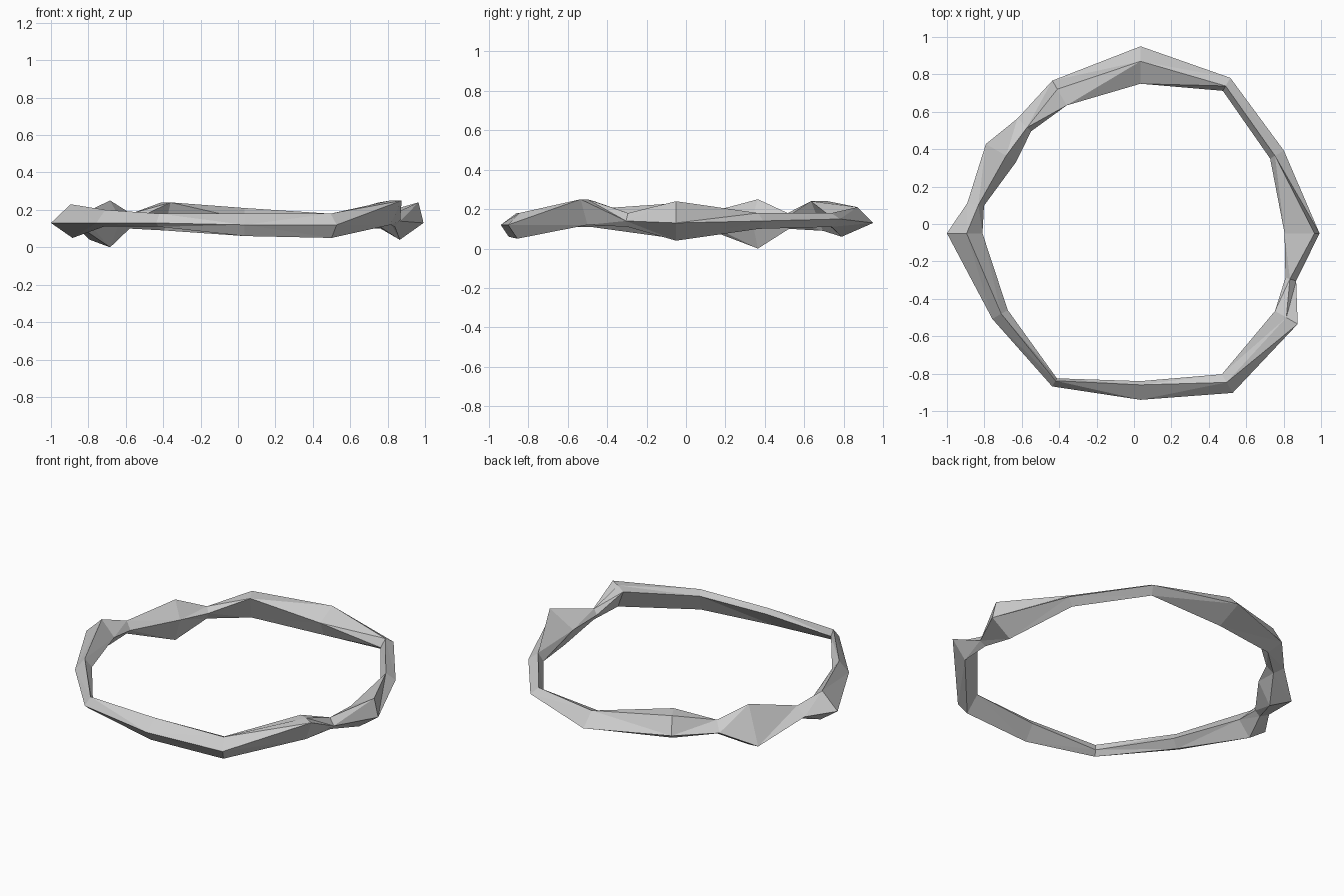
import bpy, bmesh, math

CX, CY = 0.035, -0.05

# Ring sections: angle, then (radius, height) for inner, top, outer and bottom edges
sections = [
    (0,   .77, .15, .93, .24, .957, .13, .83, .04),
    (30,  .80, .13, .83, .18, .885, .14, .84, .10),
    (60,  .88, .13, .91, .18, .96, .15, .91, .11),
    (90,  .80, .15, .92, .21, 1.0, .13, .84, .06),
    (120, .79, .24, .89, .24, .943, .14, .86, .09),
    (137, .80, .15, .83, .18, .90, .13, .84, .10),
    (150, .767, .15, .83, .25, .955, .04, .83, .0),
    (170, .85, .13, .88, .18, .94, .13, .88, .10),
    (180, .845, .14, .93, .23, 1.035, .13, .92, .05),
    (210, .82, .15, .86, .20, .915, .13, .87, .11),
    (240, .895, .14, .91, .18, .945, .13, .92, .11),
    (270, .79, .15, .81, .18, .89, .12, .85, .06),
    (300, .87, .16, .92, .18, .985, .12, .93, .05),
    (330, .83, .24, .90, .25, .97, .25, .90, .12),
    (343, .81, .15, .835, .18, .87, .14, .84, .11),
]

# Faceted uneven band, lofted around the circle
bm = bmesh.new()
rings = []
for angle, *p in sections:
    a = math.radians(angle)
    rings.append([bm.verts.new((CX + r * math.cos(a), CY + r * math.sin(a), z))
                  for r, z in zip(p[::2], p[1::2])])
for i, ring in enumerate(rings):
    nxt = rings[(i + 1) % len(rings)]
    for j in range(4):
        k = (j + 1) % 4
        bm.faces.new((ring[j], nxt[j], nxt[k], ring[k]))
bmesh.ops.triangulate(bm, faces=bm.faces[:])
bmesh.ops.recalc_face_normals(bm, faces=bm.faces[:])
mesh = bpy.data.meshes.new("faceted_ring")
bm.to_mesh(mesh)
bm.free()
bpy.context.collection.objects.link(bpy.data.objects.new("faceted_ring", mesh))
